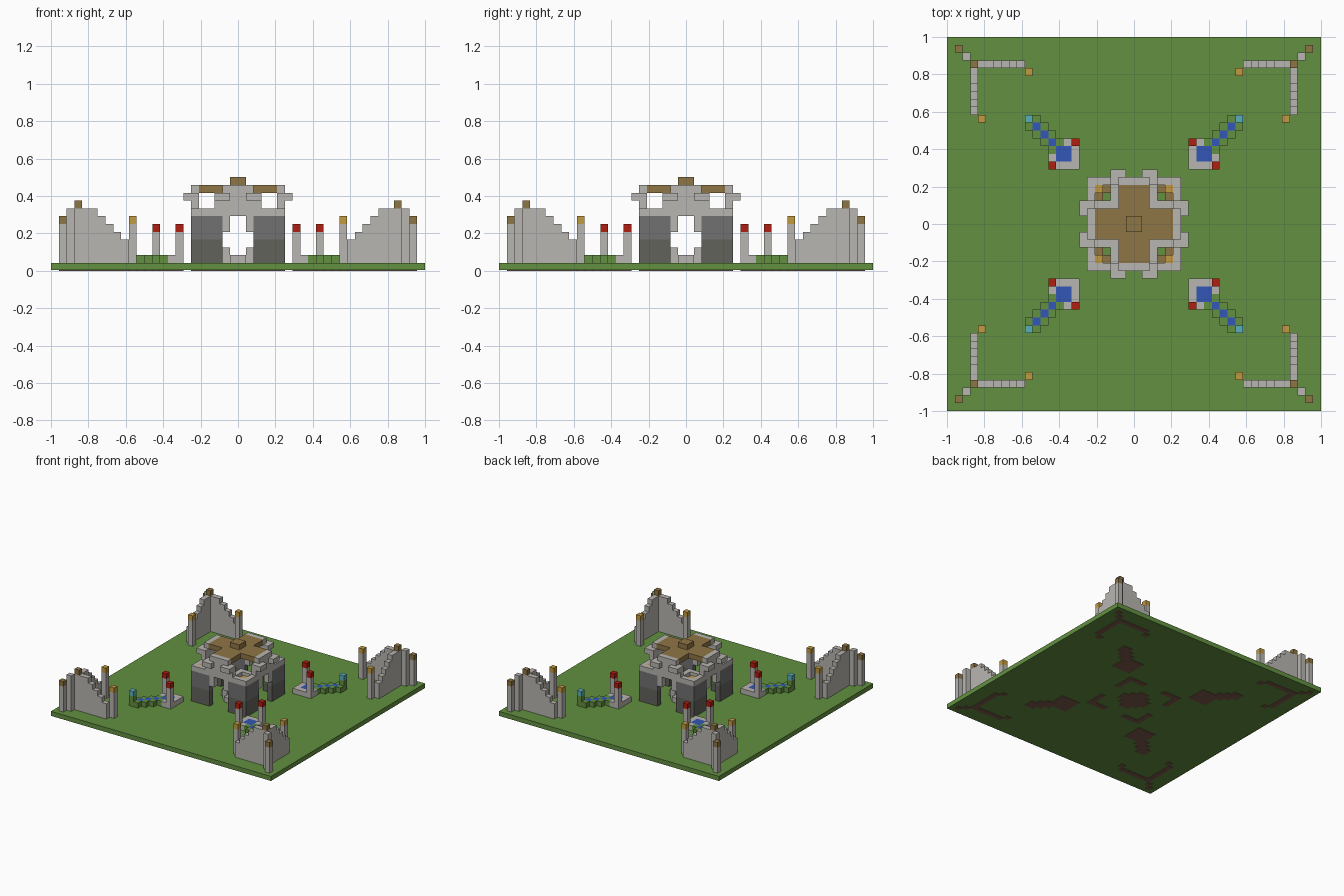
import bpy, bmesh
from mathutils import Matrix, Vector

if "Cube" in bpy.data.objects:
    bpy.data.objects.remove(bpy.data.objects["Cube"])

U = 1 / 24  # one block


def material(name, hexa):
    rgb = [int(hexa[i:i + 2], 16) / 255 for i in (0, 2, 4)]
    lin = [c / 12.92 if c < 0.04 else ((c + 0.055) / 1.055) ** 2.4 for c in rgb]
    m = bpy.data.materials.new(name)
    m.use_nodes = True
    m.diffuse_color = (*lin, 1)
    m.node_tree.nodes["Principled BSDF"].inputs["Base Color"].default_value = (*lin, 1)
    return m


grass = material("grass green", "629040")
stone = material("light stone", "b9b6b1")
dark = material("dark stone", "717171")
mossy = material("mossy dark stone", "62625c")
wood = material("wood brown", "8f7645")
gold = material("gold", "c29a40")
red = material("red", "b01e10")
blue = material("water blue", "3457b8")
cyan = material("cyan", "5ab0bd")
dirt = material("dirt brown", "7e5b4a")


def part(name, mat, boxes):
    """Boxes are (x0, x1, y0, y1, z0, z1) in block units."""
    bm = bmesh.new()
    for x0, x1, y0, y1, z0, z1 in dict.fromkeys(boxes):
        mid = Vector((x0 + x1, y0 + y1, z0 + z1)) * U / 2
        size = Vector((abs(x1 - x0), abs(y1 - y0), z1 - z0)) * U
        bmesh.ops.create_cube(bm, size=1, matrix=Matrix.Translation(mid) @ Matrix.Diagonal((*size, 1)))
    me = bpy.data.meshes.new(name)
    bm.to_mesh(me)
    bm.free()
    me.materials.append(mat)
    ob = bpy.data.objects.new(name, me)
    bpy.context.collection.objects.link(ob)
    return ob


def swap(boxes):
    """Add the copies mirrored over the diagonal."""
    return boxes + [(c, d, a, b, e, f) for a, b, c, d, e, f in boxes]


def four(boxes):
    """Repeat in all four quadrants, both ways round the diagonal."""
    out = []
    for a, b, c, d, e, f in swap(boxes):
        for sx in (1, -1):
            for sy in (1, -1):
                out.append((*sorted((a * sx, b * sx)), *sorted((c * sy, d * sy)), e, f))
    return out


def cell(x, y, z0, z1):
    return (x, x + 1, y, y + 1, z0, z1)


# Ground slab
part("ground_slab", grass, [(-24, 24, -24, 24, 0.1, 1)])

# Ruined corner walls, stepping down from the corner tower
steps = [cell(19 - i, 20, 1, h) for i, h in enumerate((8, 8, 7, 6, 5, 4))]
corner = steps + [cell(20, 20, 1, 8), cell(21, 21, 1, 8), cell(22, 22, 1, 6), cell(13, 19, 1, 6)]
part("corner_walls", stone, four(corner))
part("corner_wall_caps", wood, four([cell(20, 20, 8, 9), cell(22, 22, 6, 7)]))
part("corner_post_caps", gold, four([cell(13, 19, 6, 7)]))

# Fountains with streams running to the corners
basin = [cell(7, y, 1, 2) for y in (8, 9)] + [cell(7, 7, 1, 2), cell(8, 10, 1, 2)]
pillars = [cell(7, 10, 1, 5)]
part("fountain_basins", stone, four(basin))
part("fountain_pillars", stone, four(pillars))
part("fountain_pillar_caps", red, four([cell(7, 10, 5, 6)]))
water = [(8, 10, 8, 10, 1, 2)] + [cell(i, i, 1, 2) for i in (10, 11, 12)]
part("fountain_water", blue, four(water))
banks = [cell(i, i + 1, 1, 2) for i in (9, 10, 11, 12)]
part("stream_banks", grass, four(banks + [cell(13, 13, 1, 3)]))
part("stream_sources", cyan, four([cell(13, 13, 3, 4)]))

# Central pavilion: L-shaped corner legs
leg = [(2, 5, 5, 6), (5, 6, 5, 6)]
part("pavilion_leg_bases", mossy, four([(*b, 1, 4) for b in leg]))
part("pavilion_leg_tops", dark, four([(*b, 4, 7) for b in leg]))

# Floor hub with corner stubs and the matching arch brackets
part("pavilion_floor", stone, [(-3, 3, -1, 1, 1, 2), (-1, 1, -3, -1, 1, 2), (-1, 1, 1, 3, 1, 2)])
part("pavilion_floor_stubs", stone, four([cell(1, 1, 1, 3)]))
part("pavilion_arch_brackets", stone, four([cell(1, 5, 5, 7)]))

# Ring beam and inner beams
ring = [(0, 5, 5, 6, 7, 8), cell(5, 5, 7, 8), (2, 3, 3, 5, 7, 8), cell(2, 2, 7, 8)]
part("pavilion_ring_beam", stone, four(ring))

# Gable walls on each side, with shoulder blocks and corbels
part("pavilion_gables", stone, four([(0, 2, 5, 6, 8, 11), cell(2, 5, 8, 10)]))
part("pavilion_corbels", stone, four([(1, 3, 6, 7, 9, 10)]))

# Cross-shaped roof with its cap
part("pavilion_roof", wood, [(-5, 5, -2, 2, 10, 11), (-2, 2, 2, 5, 10, 11), (-2, 2, -5, -2, 10, 11)])
part("pavilion_roof_cap", wood, [(-1, 1, -1, 1, 11, 12)])

# Lamps in the open corner wells
part("corner_lamps", gold, four([cell(4, 4, 7, 8)]))
part("corner_lamp_brackets", wood, four([cell(3, 4, 6, 7), cell(4, 4, 6, 7)]))

# Dirt footings showing under the slab
feet = corner + basin + pillars + water + banks + [cell(13, 13, 1, 2), cell(1, 1, 1, 2)]
feet += [(*b, 1, 2) for b in leg] + [(0, 1, 0, 3, 1, 2)]
part("dirt_footings", dirt, four([(*b[:4], 0, 0.12) for b in feet]))
